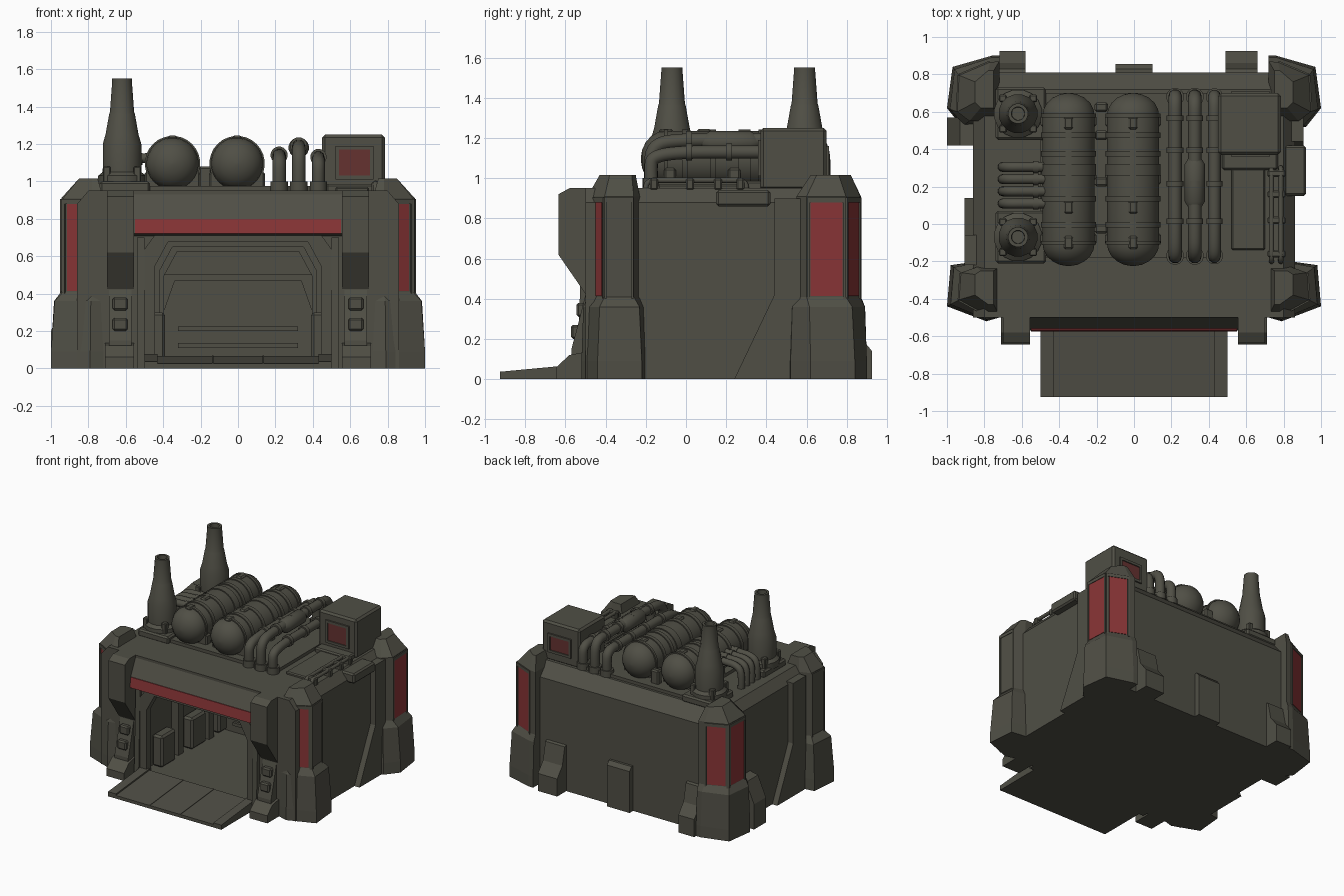
import bpy, bmesh, math
from mathutils import Vector

if "Cube" in bpy.data.objects:
    bpy.data.objects.remove(bpy.data.objects["Cube"])

def material(name, col):
    m = bpy.data.materials.new(name)
    m.diffuse_color = (*col, 1)
    m.use_nodes = True
    m.node_tree.nodes["Principled BSDF"].inputs["Base Color"].default_value = m.diffuse_color
    return m

GREY = material("olive grey metal", (0.080, 0.078, 0.060))
RED = material("red panel", (0.25, 0.035, 0.037))
DIM = material("dim red screen", (0.13, 0.032, 0.030))

def finish(name, bm, mat=GREY, smooth=None):
    bmesh.ops.recalc_face_normals(bm, faces=bm.faces)
    me = bpy.data.meshes.new(name)
    bm.to_mesh(me)
    bm.free()
    me.materials.append(mat)
    if smooth:
        for p in me.polygons:
            p.use_smooth = True
        me.set_sharp_from_angle(angle=math.radians(smooth))
    ob = bpy.data.objects.new(name, me)
    bpy.context.collection.objects.link(ob)
    return ob

def loft(name, rings, mat=GREY, smooth=None):
    """Skin between rings with equal point counts, capped at both ends."""
    bm = bmesh.new()
    vs = [[bm.verts.new(p) for p in r] for r in rings]
    n = len(vs[0])
    for a, b in zip(vs, vs[1:]):
        for i in range(n):
            j = (i + 1) % n
            bm.faces.new((a[i], a[j], b[j], b[i]))
    bm.faces.new(vs[0])
    bm.faces.new(vs[-1])
    return finish(name, bm, mat, smooth)

def prism_x(name, yz, x0, x1, mat=GREY):
    return loft(name, [[(x, y, z) for y, z in yz] for x in (x0, x1)], mat)

def prism_y(name, xz, y0, y1, mat=GREY):
    return loft(name, [[(x, y, z) for x, z in xz] for y in (y0, y1)], mat)

def box(name, lo, hi, bevel=0.0, mat=GREY):
    bm = bmesh.new()
    bmesh.ops.create_cube(bm, size=1)
    for v in bm.verts:
        v.co = [(l + h) / 2 + c * (h - l) for c, l, h in zip(v.co, lo, hi)]
    if bevel:
        bmesh.ops.bevel(bm, geom=bm.edges[:], offset=bevel, segments=1, affect='EDGES')
    return finish(name, bm, mat)

def lathe(name, profile, origin, axis, n=24, smooth=35):
    """Profile of (radius, distance along axis)."""
    rings = []
    for r, d in profile:
        ring = []
        for i in range(n):
            a = 2 * math.pi * (i + 0.5) / n
            c, s = r * math.cos(a), r * math.sin(a)
            ring.append(Vector(origin) + Vector({'x': (d, c, s), 'y': (c, d, s), 'z': (c, s, d)}[axis]))
        rings.append(ring)
    return loft(name, rings, GREY, smooth)

def pipe(name, pts, r):
    cu = bpy.data.curves.new(name, 'CURVE')
    cu.dimensions = '3D'
    cu.bevel_depth, cu.bevel_resolution, cu.use_fill_caps = r, 3, True
    sp = cu.splines.new('NURBS')
    sp.points.add(len(pts) - 1)
    for p, co in zip(sp.points, pts):
        p.co = (*co, 1)
    sp.order_u, sp.use_endpoint_u, sp.resolution_u = 3, True, 5
    tmp = bpy.data.objects.new(name + "_path", cu)
    bpy.context.collection.objects.link(tmp)
    bpy.context.view_layer.update()
    me = bpy.data.meshes.new_from_object(tmp.evaluated_get(bpy.context.evaluated_depsgraph_get()))
    bpy.data.objects.remove(tmp)
    bm = bmesh.new()
    bm.from_mesh(me)
    return finish(name, bm, GREY, 50)

# Hull: arch around the bay, then a solid rear with sloped top edge
half = [(0.48, 0), (0.48, 0.6), (0.42, 0.71)]
outer = [(0.86, 0), (0.86, 0.88), (0.80, 0.95)]
mir = lambda pts: [(-x, z) for x, z in reversed(pts)]
prism_y("hull_front", outer + mir(outer) + [(-x, z) for x, z in half] + half[::-1], -0.5, 0.45)
rear = lambda y, top: [(x, y, min(z, top)) if z < 0.9 else (x, y, top) for x, z in outer + mir(outer)]
loft("hull_rear", [rear(0.45, 0.95), rear(0.72, 0.95), rear(0.81, 0.85)])

# Bay interior
box("bay_floor", (-0.5, -0.52, 0), (0.5, 0.46, 0.05))
for i, y in enumerate((-0.52, -0.15, 0.2)):
    t = 0.035 + 0.025 * i
    inner = [(0.48 - t, 0.04), (0.48 - t, 0.58 - t), (0.41 - t, 0.71 - t)]
    ring = [(0.52, 0.04), (0.52, 0.61), (0.44, 0.72)]
    prism_y("bay_frame", ring + mir(ring) + [(-x, z) for x, z in inner] + inner[::-1], y, y + 0.06)
box("bay_ceiling_beam", (-0.46, 0.26, 0.5), (0.46, 0.45, 0.72))
prism_y("bay_back_door", [(-0.4, 0.05), (-0.4, 0.3), (-0.34, 0.47), (0.34, 0.47), (0.4, 0.3), (0.4, 0.05)], 0.41, 0.45)
for z in (0.11, 0.2):
    box("bay_door_rail", (-0.32, 0.39, z), (0.32, 0.42, z + 0.025))
for s in (-1, 1):
    for y in (-0.4, -0.02, 0.32):
        a, b = sorted((s * 0.39, s * 0.48))
        box("bay_side_locker", (a, y, 0.05), (b, y + 0.18, 0.3), 0.015)

# Ramp with raised lips and ribs
ramp = lambda h: [(-0.925, 0), (-0.925, 0.025 + h), (-0.5, 0.065 + h), (-0.5, 0)]
prism_x("ramp", ramp(0), -0.5, 0.5)
for s in (-1, 1):
    prism_x("ramp_lip", ramp(0.012), s * 0.5, s * 0.43)
    prism_x("ramp_rib", ramp(0.004), s * 0.14, s * 0.13)

# Lintel and red stripe above the bay
prism_x("lintel", [(-0.42, 0.95), (-0.5, 0.93), (-0.56, 0.80), (-0.57, 0.72), (-0.45, 0.70)], -0.56, 0.56)
prism_x("lintel_stripe", [(-0.56, 0.80), (-0.566, 0.80), (-0.576, 0.72), (-0.57, 0.72)], -0.55, 0.55, RED)

# Corner towers, mirrored left and right: footprints of base, shaft and cap
FRONT = ([(0.72, -0.50), (0.79, -0.52), (1.0, -0.44), (0.98, -0.22), (0.84, -0.2), (0.72, -0.2)],
         [(0.72, -0.49), (0.78, -0.49), (0.935, -0.405), (0.925, -0.26), (0.84, -0.23), (0.72, -0.23)],
         [(0.75, -0.43), (0.78, -0.43), (0.85, -0.38), (0.85, -0.27), (0.82, -0.25), (0.75, -0.25)])
REAR = ([(0.72, 0.90), (0.76, 0.90), (0.97, 0.84), (1.0, 0.62), (0.92, 0.52), (0.72, 0.5)],
        [(0.72, 0.87), (0.77, 0.865), (0.935, 0.795), (0.945, 0.60), (0.88, 0.55), (0.72, 0.55)],
        [(0.75, 0.82), (0.78, 0.82), (0.85, 0.76), (0.85, 0.65), (0.82, 0.62), (0.75, 0.62)])

def face_panel(name, p, q, centre, z0, z1, u0, u1, depth, mat):
    p, q = Vector(p), Vector(q)
    n = Vector((q.y - p.y, p.x - q.x)).normalized() * depth
    if n.dot((p + q) / 2 - Vector(centre)) < 0:
        n = -n
    a, b = p.lerp(q, u0), p.lerp(q, u1)
    foot = [a - n, b - n, b + n, a + n]
    loft(name, [[(v.x, v.y, z) for v in foot] for z in (z0, z1)], mat)

for s in (-1, 1):
    for label, (base, shaft, cap) in (("front", FRONT), ("rear", REAR)):
        at = lambda pts, z: [(s * x, y, z) for x, y in pts]
        mid = [(b[0] * 0.7 + c[0] * 0.3, b[1] * 0.7 + c[1] * 0.3) for b, c in zip(base, shaft)]
        loft(label + "_tower", [at(base, 0), at(base, 0.09), at(mid, 0.36), at(shaft, 0.41),
                                at(shaft, 0.91), at(cap, 1.015)])
        f = [(s * x, y) for x, y in shaft]
        c = (s * 0.82, sum(y for x, y in shaft) / 6)
        face_panel(label + "_tower_red_panel", f[1], f[2], c, 0.415, 0.88, 0.1, 0.86, 0.004, RED)
        side = RED if label == "rear" else GREY
        face_panel(label + "_tower_side_panel", f[2], f[3], c, 0.415, 0.88, 0.08, 0.9, 0.004, side)
        for k in (1, 2):  # panel frames
            face_panel(label + "_tower_frame", f[k], f[k + 1], c, 0.88, 0.905, 0.02, 0.98, 0.008, GREY)
            for u in (0.0, 0.92):
                face_panel(label + "_tower_frame", f[k], f[k + 1], c, 0.40, 0.905, u, u + 0.07, 0.008, GREY)

    # Pylons flanking the bay, with stepped feet
    prism_x("pylon_hood", [(-0.42, 0.95), (-0.58, 0.95), (-0.635, 0.92), (-0.635, 0.62), (-0.49, 0.41), (-0.42, 0.41)],
            s * 0.555, s * 0.70)
    prism_x("pylon_leg", [(-0.45, 0.42), (-0.5, 0.42), (-0.53, 0.3), (-0.57, 0.15), (-0.57, 0), (-0.45, 0)],
            s * 0.57, s * 0.69)
    prism_x("pylon_foot", [(-0.48, 0.14), (-0.58, 0.12), (-0.645, 0.06), (-0.645, 0), (-0.48, 0)], s * 0.555, s * 0.71)
    for z, y in ((0.2, -0.572), (0.31, -0.545)):
        a, b = sorted((s * 0.59, s * 0.67))
        box("pylon_leg_block", (a, y, z), (b, -0.5, z + 0.07), 0.01)
    prism_x("bay_jamb", [(-0.49, 0), (-0.54, 0), (-0.52, 0.7), (-0.49, 0.7)], s * 0.5, s * 0.54)

    # Rear buttresses
    x0, x1 = (0.49, 0.66) if s > 0 else (-0.72, -0.58)
    prism_x("rear_buttress", [(0.78, 0), (0.925, 0), (0.925, 0.14), (0.86, 0.22), (0.83, 0.36), (0.78, 0.38)], x0, x1)

    # Thick side armour, swapped end for end on the two sides
    fold = lambda y: y if s > 0 else 0.38 - y
    prism_x("side_armour", [(fold(y), z) for y, z in
            ((0.24, 0), (0.44, 0.42), (0.44, 0.90), (0.6, 0.90), (0.6, 0))], s * 0.84, s * 0.905)

# Rear plate and left buttress
prism_x("rear_plate", [(0.78, 0), (0.855, 0), (0.855, 0.33), (0.83, 0.36), (0.78, 0.36)], -0.1, 0.1)
prism_y("left_buttress", [(-0.84, 0), (-1.0, 0), (-1.0, 0.2), (-0.93, 0.36), (-0.84, 0.38)], 0.42, 0.57)
box("right_vent_box", (0.8, 0.15, 0.86), (0.92, 0.42, 0.94), 0.012)

# Roof deck
box("roof_deck", (-0.5, -0.18, 0.94), (0.46, 0.7, 0.975))
box("roof_panel", (0.52, -0.14, 0.94), (0.70, 0.34, 0.97), 0.008)
for y in (-0.07, 0.59):
    box("chimney_pad", (-0.74, y - 0.14, 0.94), (-0.47, y + 0.14, 1.0), 0.012)
    lathe("chimney", [(0.13, 0.98), (0.13, 1.03), (0.105, 1.05), (0.105, 1.2), (0.09, 1.25), (0.07, 1.36), (0.066, 1.37),
                      (0.054, 1.53), (0.054, 1.55), (0.036, 1.55), (0.034, 1.5)], (-0.62, y, 0), 'z', 16)
    for k in range(4):  # chimney clamps
        a = math.pi / 4 + k * math.pi / 2
        cx, cy = -0.62 + 0.115 * math.cos(a), y + 0.115 * math.sin(a)
        box("chimney_clamp", (cx - 0.02, cy - 0.02, 0.99), (cx + 0.02, cy + 0.02, 1.08), 0.006)

# Tanks with domed ends, bands, saddles and valves
dome = [(0.14 * math.sin(t), 0.12 * math.cos(t)) for t in [math.radians(a) for a in (3, 20, 38, 56, 74, 90)]]
for x in (-0.35, -0.005):
    prof = [(r, -0.105 - d) for r, d in dome] + [(r, 0.58 + d) for r, d in reversed(dome)]
    lathe("tank", prof, (x, 0, 1.095), 'y', 28)
    for y, w in ((-0.11, 0.02), (-0.02, 0.03), (0.12, 0.03), (0.26, 0.06), (0.36, 0.03), (0.46, 0.03), (0.57, 0.02)):
        lathe("tank_band", [(0.13, y), (0.148, y), (0.148, y + w), (0.13, y + w)], (x, 0, 1.095), 'y', 28)
    for y in (-0.1, 0.09, 0.54):
        box("tank_valve", (x - 0.025, y - 0.035, 1.2), (x + 0.025, y + 0.035, 1.245), 0.01)
    for y in (-0.08, 0.24, 0.55):
        box("tank_saddle", (x - 0.15, y - 0.03, 0.96), (x + 0.15, y + 0.03, 1.05), 0.01)
for y in (-0.05, 0.2, 0.45, 0.6):
    box("tank_bridge", (-0.21, y, 0.96), (-0.14, y + 0.05, 1.08), 0.01)

# Long pipes right of the tanks
for x, top, r in ((0.22, 1.14, 0.036), (0.325, 1.19, 0.036), (0.43, 1.13, 0.034)):
    pipe("long_pipe", [(x, -0.17, 0.95), (x, -0.18, 1.06), (x, -0.16, top - 0.02), (x, -0.02, top), (x, 0.25, top),
                       (x, 0.55, top), (x, 0.67, top), (x, 0.69, 1.06), (x, 0.68, 0.95)], r)
    for y in (0.0, 0.2, 0.38, 0.55):
        lathe("pipe_collar", [(0.02, y), (r + 0.01, y), (r + 0.01, y + 0.03), (0.02, y + 0.03)], (x, 0, top), 'y', 16)
    for y in (-0.17, 0.68):
        lathe("pipe_flange", [(r + 0.012, 0.95), (r + 0.012, 1.0), (0.02, 1.0)], (x, y, 0), 'z', 16)
lathe("pipe_filter", [(0.03, 0.08), (0.055, 0.12), (0.055, 0.32), (0.03, 0.36)], (0.325, 0, 1.18), 'y', 16)

# Short bent pipes on the left
for y in (0.11, 0.175, 0.24, 0.305):
    pipe("short_pipe", [(-0.70, y, 0.93), (-0.71, y, 1.07), (-0.66, y, 1.12), (-0.55, y, 1.12), (-0.42, y, 1.13)], 0.027)
    lathe("short_pipe_collar", [(0.02, -0.54), (0.034, -0.54), (0.034, -0.51), (0.02, -0.51)], (0, y, 1.12), 'x', 12)

# Control cabin with front and back screens
box("cabin", (0.45, 0.37, 0.94), (0.785, 0.70, 1.25), 0.015)
box("cabin_step", (0.47, 0.29, 0.94), (0.77, 0.38, 0.985), 0.01)
for y, z0, z1 in ((0.37, 1.03, 1.17), (0.70, 1.03, 1.14)):
    box("cabin_screen", (0.54, y - 0.004, z0), (0.705, y + 0.004, z1), 0, DIM)
    for zz in (z0 - 0.02, z1):
        box("screen_frame", (0.52, y - 0.012, zz), (0.725, y + 0.012, zz + 0.02))
    for xx in (0.52, 0.705):
        box("screen_frame", (xx, y - 0.012, z0), (xx + 0.02, y + 0.012, z1))

# Rails and fittings along the right roof edge
for x in (0.735, 0.785):
    pipe("roof_rail", [(x, -0.2, 0.95), (x, -0.2, 0.99), (x, -0.1, 0.99), (x, 0.2, 0.99), (x, 0.3, 0.99), (x, 0.3, 0.95)], 0.014)
for y in (-0.18, 0.0, 0.14, 0.25):
    box("rail_bracket", (0.715, y, 0.94), (0.81, y + 0.04, 1.0), 0.008)
